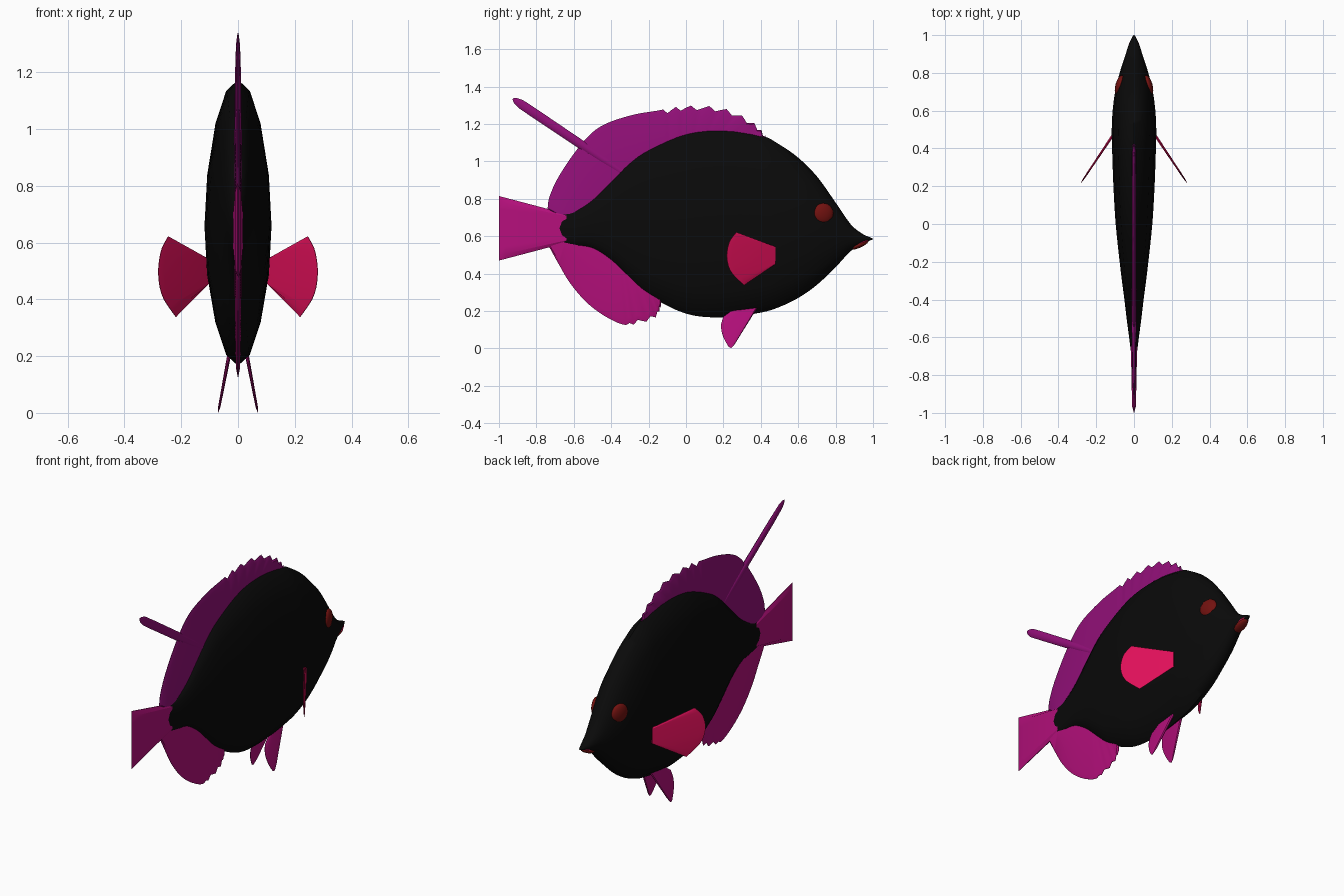
import bpy, bmesh, math
from mathutils import Vector, Matrix

cube = bpy.data.objects.get("Cube")
if cube:
    bpy.data.objects.remove(cube)


def material(name, r, g, b):
    mat = bpy.data.materials.new(name)
    mat.use_nodes = True
    mat.diffuse_color = (r, g, b, 1)
    bsdf = mat.node_tree.nodes["Principled BSDF"]
    bsdf.inputs["Base Color"].default_value = (r, g, b, 1)
    bsdf.inputs["Roughness"].default_value = 0.8
    return mat


BLACK = material("body black", .003, .003, .003)
PURPLE = material("dorsal purple", .29, .005, .19)
MAGENTA = material("tail magenta", .46, .005, .2)
CRIMSON = material("pectoral crimson", .74, .005, .1)
DARK_RED = material("eye dark red", .17, .006, .005)


def finish(name, bm, mat, angle=40):
    bmesh.ops.remove_doubles(bm, verts=bm.verts, dist=.0001)
    bmesh.ops.recalc_face_normals(bm, faces=bm.faces)
    mesh = bpy.data.meshes.new(name)
    bm.to_mesh(mesh)
    bm.free()
    mesh.materials.append(mat)
    obj = bpy.data.objects.new(name, mesh)
    bpy.context.collection.objects.link(obj)
    bpy.ops.object.select_all(action='DESELECT')
    obj.select_set(True)
    bpy.context.view_layer.objects.active = obj
    bpy.ops.object.shade_smooth_by_angle(angle=math.radians(angle))
    return obj


def spline(keys, count):
    """Smooth curve through the keys, sampled evenly by key index."""
    keys = [Vector(k) for k in keys]
    out = []
    for i in range(count):
        t = i / (count - 1) * (len(keys) - 1)
        k = min(int(t), len(keys) - 2)
        t -= k
        b, c = keys[k], keys[k + 1]
        a = keys[k - 1] if k else b
        d = keys[k + 2] if k + 2 < len(keys) else c
        out.append((2 * b + (c - a) * t + (2 * a - 5 * b + 4 * c - d) * t ** 2
                    + (3 * b - a - 3 * c + d) * t ** 3) / 2)
    return out


def loft(rings):
    """Skin closed rings of points and cap both ends."""
    bm = bmesh.new()
    rows = [[bm.verts.new(p) for p in ring] for ring in rings]
    n = len(rows[0])
    for a, b in zip(rows, rows[1:]):
        for i in range(n):
            bm.faces.new((a[i], a[(i + 1) % n], b[(i + 1) % n], b[i]))
    bm.faces.new(rows[0])
    bm.faces.new(rows[-1])
    return bm


def fin(name, root, edge, normal, mat, thick=.012):
    """Thin blade between a root curve and an outer edge, bevelled at its rim."""
    normal = Vector(normal).normalized()
    rings = []
    last = len(root) - 1
    for i, (a, b) in enumerate(zip(root, edge)):
        side = .15 if i in (0, last) else 1
        near = [(a, thick * side), (a.lerp(b, .9), thick * .6 * side), (b, .001)]
        rings.append([p + normal * w for p, w in near]
                     + [p - normal * w for p, w in reversed(near)])
    return finish(name, loft(rings), mat, 30)


def flat(keys, count):
    return [Vector((0, p.x, p.y)) for p in spline(keys, count)]


def serrate(points, first, last, period, depth, up):
    """Notch a stretch of an outer edge into saw teeth."""
    for i in range(first, last):
        points[i].z -= up * depth * (i % period) / (period - 1)


# Body: stations of y, top, bottom, half width
stations = [
    (-.725, .66, .62, .004), (-.71, .71, .575, .012), (-.67, .735, .55, .017),
    (-.6, .738, .545, .026), (-.5, .8, .53, .039), (-.4, .9, .465, .051),
    (-.3, 1, .37, .064), (-.2, 1.07, .285, .076), (0, 1.155, .186, .097),
    (.2, 1.173, .166, .109), (.4, 1.14, .192, .116), (.5, 1.09, .222, .118),
    (.6, 1.02, .27, .113), (.7, .92, .34, .1), (.8, .78, .435, .076),
    (.88, .665, .52, .05), (.94, .615, .556, .031), (.985, .594, .578, .012),
    (1, .587, .583, .002)]
SIDES = 16
rings = []
for y, top, bottom, wide in spline(stations, 73):
    mid, tall = (top + bottom) / 2, (top - bottom) / 2
    rings.append([(wide * math.sin(a), y, mid + tall * math.cos(a))
                  for a in (math.tau * i / SIDES for i in range(SIDES))])
finish("body", loft(rings), BLACK, 60)

# Dorsal fin
root = flat([(.42, 1.1), (.2, 1.14), (0, 1.12), (-.2, 1.03),
             (-.4, .87), (-.5, .77), (-.58, .72), (-.66, .7)], 64)
edge = flat([(.425, 1.14), (.36, 1.21), (.2, 1.285), (0, 1.298), (-.15, 1.272),
             (-.3, 1.245), (-.46, 1.185), (-.57, 1.08), (-.68, .92),
             (-.73, .81), (-.74, .745)], 64)
serrate(edge, 1, 25, 3, .025, 1)
fin("dorsal_fin", root, edge, (1, 0, 0), PURPLE)

# Anal fin
root = flat([(-.13, .27), (-.3, .41), (-.4, .5), (-.5, .56), (-.62, .58), (-.69, .59)], 48)
edge = flat([(-.135, .225), (-.17, .16), (-.31, .125), (-.42, .165), (-.53, .245),
             (-.62, .35), (-.68, .45), (-.735, .55)], 48)
serrate(edge, 2, 14, 3, .022, -1)
fin("anal_fin", root, edge, (1, 0, 0), MAGENTA)

# Tail fin
fin("tail_fin", flat([(-.64, .72), (-.64, .565)], 9),
    flat([(-1, .815), (-1, .47)], 9), (1, 0, 0), MAGENTA, .017)

# Trailing filament: a slim tapering rod with a rounded tip
start, end = Vector((0, -.33, .935)), Vector((0, -.925, 1.335))
axis = (end - start).normalized()
across = axis.cross(Vector((1, 0, 0)))
rings = []
for t, width, thick in [(0, .021, .014), (.4, .024, .012), (.8, .025, .009),
                        (.93, .024, .006), (.98, .015, .003), (1, .004, .001)]:
    centre = start.lerp(end, t)
    rings.append([centre + across * width * math.cos(a) + Vector((thick * math.sin(a), 0, 0))
                  for a in (math.tau * i / 8 for i in range(8))])
finish("dorsal_filament", loft(rings), PURPLE, 50)


def ellipsoid(name, centre, radii, rotation, mat):
    bm = bmesh.new()
    bmesh.ops.create_uvsphere(bm, u_segments=20, v_segments=12, radius=1)
    bm.transform(Matrix.Translation(centre) @ rotation @ Matrix.Diagonal((*radii, 1)))
    finish(name, bm, mat, 60)


# Paired fins and eyes
for side, label in ((1, "left"), (-1, "right")):
    # Pectoral fin sweeps out and back on a slanted plane
    def swept(keys, count):
        return [Vector((side * (.105 + (.48 - p.x) * .67), p.x, p.y))
                for p in spline(keys, count)]
    fin(label + "_pectoral_fin",
        swept([(.475, .545), (.475, .45)], 15),
        swept([(.27, .622), (.232, .57), (.218, .49), (.24, .41), (.31, .338)], 15),
        (side, .67, 0), CRIMSON, .007)

    # Pelvic fin hangs down and slightly outward
    def hung(keys, count):
        return [Vector((side * (.07 - p.y * .19), p.x, p.y)) for p in spline(keys, count)]
    fin(label + "_pelvic_fin",
        hung([(.31, .25), (.38, .215)], 11),
        hung([(.2, .17), (.187, .12), (.2, .06), (.235, .003), (.26, .022)], 11),
        (side, 0, .19), MAGENTA, .007)

    ellipsoid(label + "_eye", (side * .076, .735, .722), (.022, .055, .055),
              Matrix.Rotation(side * .28, 4, 'Z'), DARK_RED)

# Mouth: lower lip with a brighter inner sliver
tilt = Matrix.Rotation(.4, 4, 'X')
ellipsoid("lower_lip", (0, .925, .553), (.03, .054, .015), tilt, DARK_RED)
ellipsoid("inner_mouth", (0, .94, .566), (.029, .042, .006), tilt, CRIMSON)
